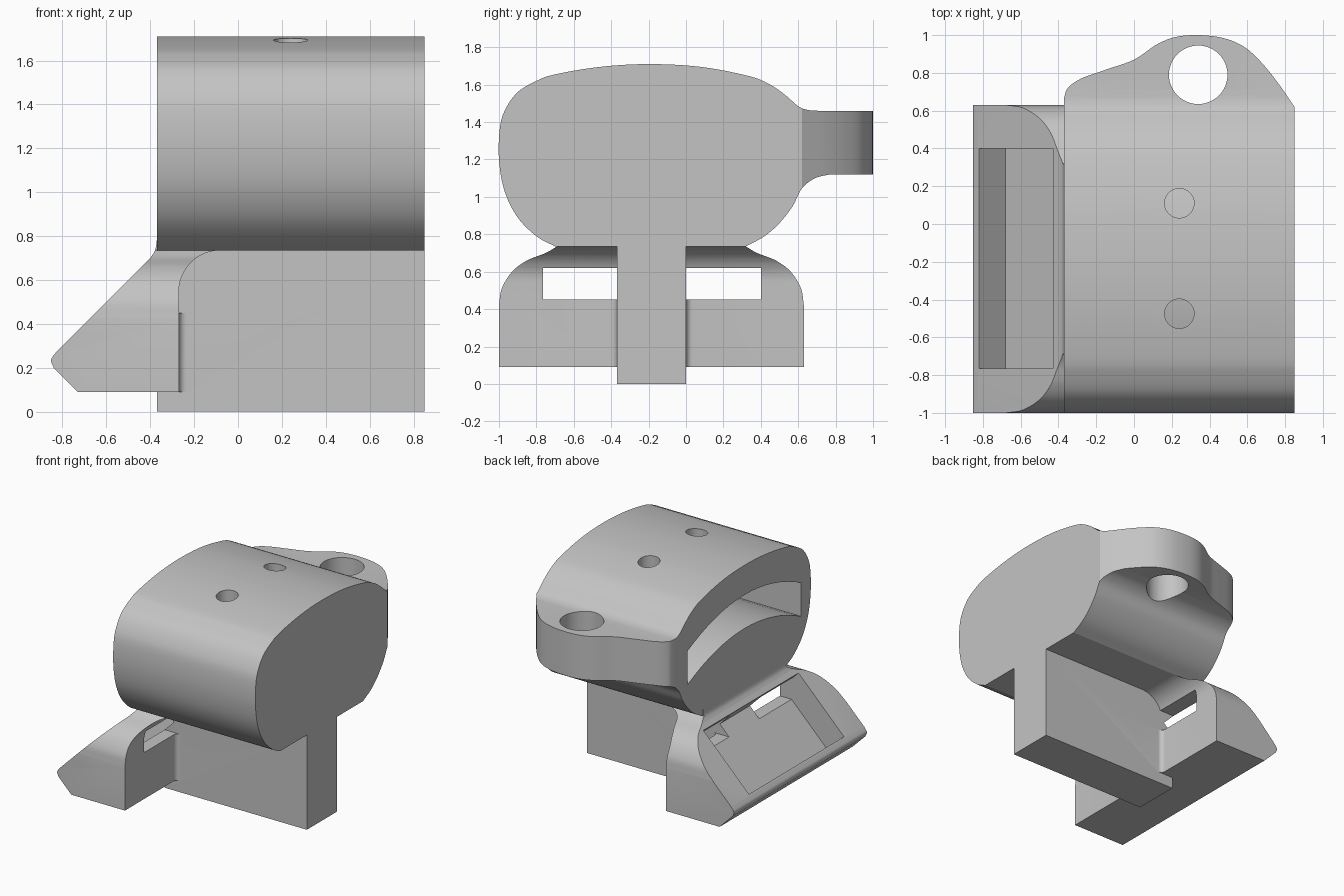
import bpy, bmesh, math
from mathutils import Vector

default_cube = bpy.data.objects.get("Cube")
if default_cube:
    bpy.data.objects.remove(default_cube, do_unlink=True)

grey = bpy.data.materials.new("light_grey_plastic")
grey.use_nodes = True
grey.diffuse_color = (0.55, 0.55, 0.55, 1)
grey.node_tree.nodes["Principled BSDF"].inputs["Base Color"].default_value = grey.diffuse_color


def spline(points, steps=6):
    """Smooth open curve through the given 2D points."""
    pts = [Vector(p) for p in points]
    pts = [2 * pts[0] - pts[1]] + pts + [2 * pts[-1] - pts[-2]]
    curve = []
    for a, b, c, d in zip(pts, pts[1:], pts[2:], pts[3:]):
        for i in range(steps):
            t = i / steps
            curve.append(b + (c - a) * t / 2 + (a - b * 2.5 + c * 2 - d / 2) * t * t
                         + (b * 3 - c * 3 + d - a) * t ** 3 / 2)
    return [tuple(p) for p in curve] + [tuple(points[-1])]


def arc(centre, radii, start, end, steps=16):
    """Elliptical arc, angles in degrees."""
    angles = [math.radians(start + (end - start) * i / steps) for i in range(steps + 1)]
    return [(centre[0] + radii[0] * math.cos(a), centre[1] + radii[1] * math.sin(a)) for a in angles]


def prism(name, outline, axis, low, high):
    """Extrude a 2D outline along one axis."""
    place = {"x": lambda p, t: (t, p[0], p[1]),
             "y": lambda p, t: (p[0], t, p[1]),
             "z": lambda p, t: (p[0], p[1], t)}[axis]
    bm = bmesh.new()
    bottom = [bm.verts.new(place(p, low)) for p in outline]
    top = [bm.verts.new(place(p, high)) for p in outline]
    bm.faces.new(bottom)
    bm.faces.new(top)
    for i in range(len(outline)):
        j = (i + 1) % len(outline)
        bm.faces.new((bottom[i], bottom[j], top[j], top[i]))
    bmesh.ops.recalc_face_normals(bm, faces=bm.faces)
    mesh = bpy.data.meshes.new(name)
    bm.to_mesh(mesh)
    bm.free()
    mesh.materials.append(grey)
    obj = bpy.data.objects.new(name, mesh)
    bpy.context.collection.objects.link(obj)
    return obj


def rectangle(left, right, low, high):
    return [(left, low), (right, low), (right, high), (left, high)]


def combine(target, other, operation):
    """Apply a boolean and remove the second object."""
    mod = target.modifiers.new(operation, "BOOLEAN")
    mod.operation, mod.solver, mod.object = operation, "EXACT", other
    bpy.context.view_layer.objects.active = target
    bpy.ops.object.modifier_apply(modifier=mod.name)
    bpy.data.objects.remove(other, do_unlink=True)


end_left, end_right = -0.37, 0.85
stem_front, stem_back = -0.37, 0

# Rounded body with the thick ear at the back
crown = spline([(-0.7, 0.735), (-0.8, 0.79), (-0.9, 0.89), (-0.97, 1.03), (-1, 1.2),
                (-0.995, 1.37), (-0.965, 1.47), (-0.9, 1.56), (-0.8, 1.62), (-0.7, 1.655),
                (-0.46, 1.695), (-0.2, 1.71), (0.08, 1.695), (0.34, 1.645), (0.45, 1.6),
                (0.53, 1.545), (0.6, 1.485), (0.65, 1.465), (0.71, 1.46)])
ear_underside = spline([(0.77, 1.12), (0.69, 1.1), (0.62, 1.045), (0.57, 0.95),
                        (0.5, 0.86), (0.42, 0.79), (0.32, 0.735)])
body = prism("clip_holder", crown + [(1, 1.46), (1, 1.12)] + ear_underside, "x", end_left, end_right)

# Plan outline trims the ear to its flowing shape
ear_edge = spline([(-0.37, 0.67), (-0.35, 0.72), (-0.28, 0.77), (-0.14, 0.82), (0, 0.87),
                   (0.12, 0.95), (0.22, 0.99), (0.34, 1), (0.47, 0.985), (0.58, 0.94),
                   (0.67, 0.86), (0.76, 0.75), (0.85, 0.62)])
plan = [(1, 0.4), (1, -2), (-1, -2), (-1, 0.67)] + ear_edge
combine(body, prism("plan_trim", plan, "z", 0, 2), "INTERSECT")

# Wedge foot: side profile crossed with a rounded end profile
side = ([(-0.73, 0.09), (-0.84, 0.2)] + spline([(-0.84, 0.2), (-0.852, 0.235), (-0.83, 0.27)])[1:]
        + spline([(-0.4, 0.7), (-0.378, 0.735), (-0.369, 0.79)])
        + [(-0.08, 0.79)] + arc((-0.08, 0.545), (0.19, 0.19), 90, 180) + [(-0.27, 0.09)])
wedge = prism("wedge_foot", side, "y", -1, 0.63)
shoulder = spline([(0.63, 0.42), (0.615, 0.51), (0.56, 0.6), (0.48, 0.66), (0.38, 0.7),
                   (0.32, 0.735)]) + [(0.31, 0.9)]
mirrored = [(-0.37 - y, z) for y, z in reversed(shoulder)]
combine(wedge, prism("shoulder_trim", [(0.63, 0)] + shoulder + mirrored + [(-1, 0)], "x", -1, 1),
        "INTERSECT")

# Upright stem joined with the wedge and the body
stem = prism("stem", rectangle(stem_front, stem_back, 0, 0.85), "x", end_left, end_right)
combine(body, stem, "UNION")
combine(body, wedge, "UNION")

# Small concave fillets where the wedge meets the stem
for edge, sign in ((stem_front, -1), (stem_back, 1)):
    curve = arc((-0.235, edge + sign * 0.035), (0.035, sign * 0.035), 180, 270, 6)
    outline = curve + [(-0.235, edge - sign * 0.02), (-0.29, edge - sign * 0.02),
                       (-0.29, edge + sign * 0.035)]
    combine(body, prism("stem_fillet", outline, "z", 0.09, 0.45), "UNION")

# Tilted pocket in the sloping face
pocket = [(-0.68, 0.14), (-0.29, 0.53), (-0.53, 0.77), (-0.92, 0.38)]
combine(body, prism("pocket_cutter", pocket, "y", -0.765, 0.4), "DIFFERENCE")

# Windows on both sides of the stem
for low, high in ((-0.765, stem_front), (stem_back, 0.4)):
    window = prism("window_cutter", rectangle(low, high, 0.45, 0.62), "x", -0.4, 0.1)
    combine(body, window, "DIFFERENCE")

# Arched slot in the left end
middle, half, rise = -0.185, 0.695, 0.17
arch = [(middle + half * t / 8, rise * (1 - (t / 8) ** 2)) for t in range(-8, 9)]
slot = [(y, 1.05 + z) for y, z in arch] + [(y, 1.31 + z) for y, z in reversed(arch)]
combine(body, prism("slot_cutter", slot, "x", -0.5, 0.73), "DIFFERENCE")

# Two screw holes down into the slot and one through the ear
for y in (0.11, -0.475):
    hole = arc((0.24, y), (0.078, 0.078), 0, 360, 32)[:-1]
    combine(body, prism("screw_hole_cutter", hole, "z", 1.36, 1.9), "DIFFERENCE")
ear_hole = arc((0.34, 0.79), (0.155, 0.155), 0, 360, 48)[:-1]
combine(body, prism("ear_hole_cutter", ear_hole, "z", 0.8, 1.8), "DIFFERENCE")

# Smooth curves, crisp edges
bpy.ops.object.select_all(action="DESELECT")
body.select_set(True)
bpy.context.view_layer.objects.active = body
bpy.ops.object.shade_smooth_by_angle(angle=math.radians(25))
